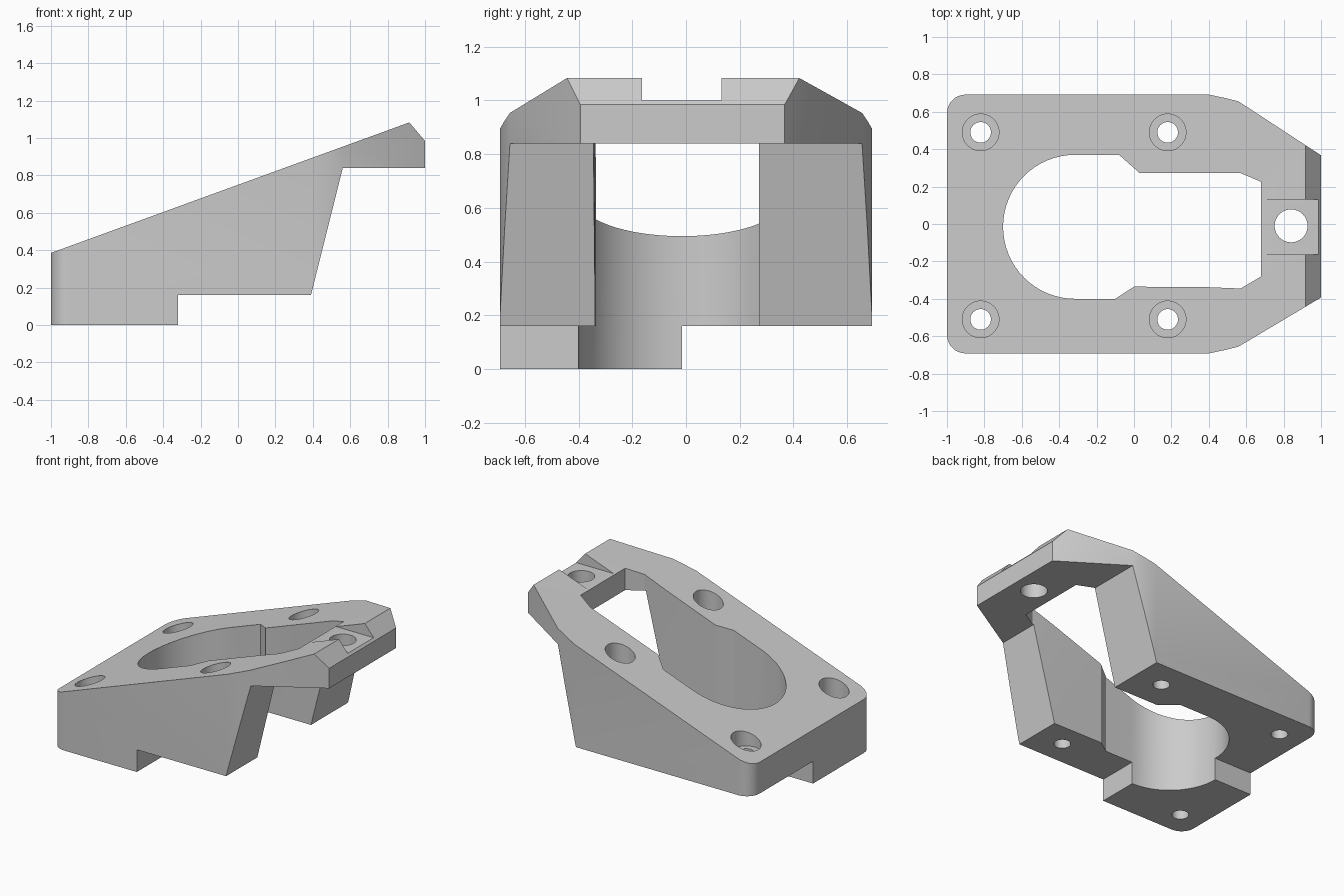
import bpy
import math

cube = bpy.data.objects.get("Cube")
if cube:
    bpy.data.objects.remove(cube, do_unlink=True)

grey = bpy.data.materials.new("plain grey")
grey.use_nodes = True
grey.diffuse_color = (0.6, 0.6, 0.6, 1)
grey.node_tree.nodes["Principled BSDF"].inputs["Base Color"].default_value = (0.6, 0.6, 0.6, 1)


def prism(name, points, low, high, axis="z"):
    """Extrude a closed outline along z, or an x-z profile along y."""
    def place(p, h):
        return (p[0], p[1], h) if axis == "z" else (p[0], -h, p[1])
    n = len(points)
    verts = [place(p, low) for p in points] + [place(p, high) for p in points]
    faces = [list(range(n))[::-1], list(range(n, 2 * n))]
    faces += [[i, (i + 1) % n, n + (i + 1) % n, n + i] for i in range(n)]
    mesh = bpy.data.meshes.new(name)
    mesh.from_pydata(verts, [], faces)
    mesh.materials.append(grey)
    obj = bpy.data.objects.new(name, mesh)
    bpy.context.collection.objects.link(obj)
    return obj


def arc(cx, cy, r, start, end, steps):
    angles = [math.radians(start + (end - start) * i / steps) for i in range(steps + 1)]
    return [(cx + r * math.cos(a), cy + r * math.sin(a)) for a in angles]


def circle(cx, cy, r):
    return arc(cx, cy, r, 0, 352.5, 47)


def combine(target, tool, operation):
    mod = target.modifiers.new(operation.lower(), "BOOLEAN")
    mod.operation = operation
    mod.solver = "EXACT"
    mod.object = tool
    bpy.ops.object.select_all(action="DESELECT")
    target.select_set(True)
    bpy.context.view_layer.objects.active = target
    bpy.ops.object.modifier_apply(modifier=mod.name)
    bpy.data.objects.remove(tool, do_unlink=True)


# Plan outline: rounded low end, tapering high end
W = 0.692
outline = arc(-0.9, W - 0.1, 0.1, 180, 90, 8)[::-1]
outline += arc(-0.9, 0.1 - W, 0.1, 180, 270, 8)
outline += [(0.4, -W), (0.48, -0.675), (0.56, -0.655), (1, -0.393)]
outline += [(1, 0.367), (0.56, 0.655), (0.48, 0.675), (0.4, W)]
body = prism("wedge_bracket", outline, -0.2, 1.4)

# Side profile: sloping top, foot, slanted leg and overhanging shelf
profile = [(-1.1, 0), (-0.32, 0), (-0.32, 0.16), (0.39, 0.16), (0.56, 0.84),
           (1.1, 0.84), (1.1, 0.866), (0.916, 1.083), (-1.1, 0.349)]
combine(body, prism("side_profile", profile, -1, 1, "y"), "INTERSECT")

# The foot only remains under the front half
combine(body, prism("foot_relief", [(-1.2, -0.015), (-0.2, -0.015), (-0.2, 1), (-1.2, 1)],
                    -0.1, 0.16), "DIFFERENCE")

# Central opening
opening = arc(-0.315, -0.015, 0.385, 90, 270, 32)
opening += [(-0.1, -0.4), (0, -0.335), (0.4, -0.338), (0.57, -0.345), (0.68, -0.28),
            (0.68, 0.225), (0.57, 0.272), (0.03, 0.272), (-0.08, 0.37)]
combine(body, prism("opening", opening, -0.5, 1.5), "DIFFERENCE")

# Counterbored screw holes
for x in (-0.82, 0.18):
    for y in (-0.51, 0.49):
        floor = 0.21 if x < 0 and y < 0 else 0.37
        combine(body, prism("counterbore", circle(x, y, 0.098), floor, 1.5), "DIFFERENCE")
        combine(body, prism("screw_hole", circle(x, y, 0.055), -0.5, 1.5), "DIFFERENCE")

# Notch and bolt hole at the high end
notch = [(0.6, -0.163), (1.1, -0.163), (1.1, 0.132), (0.6, 0.132)]
combine(body, prism("notch", notch, 1.0, 1.5), "DIFFERENCE")
combine(body, prism("bolt_hole", circle(0.84, -0.01, 0.088), 0.5, 1.5), "DIFFERENCE")

bpy.ops.object.shade_smooth_by_angle(angle=math.radians(25))
